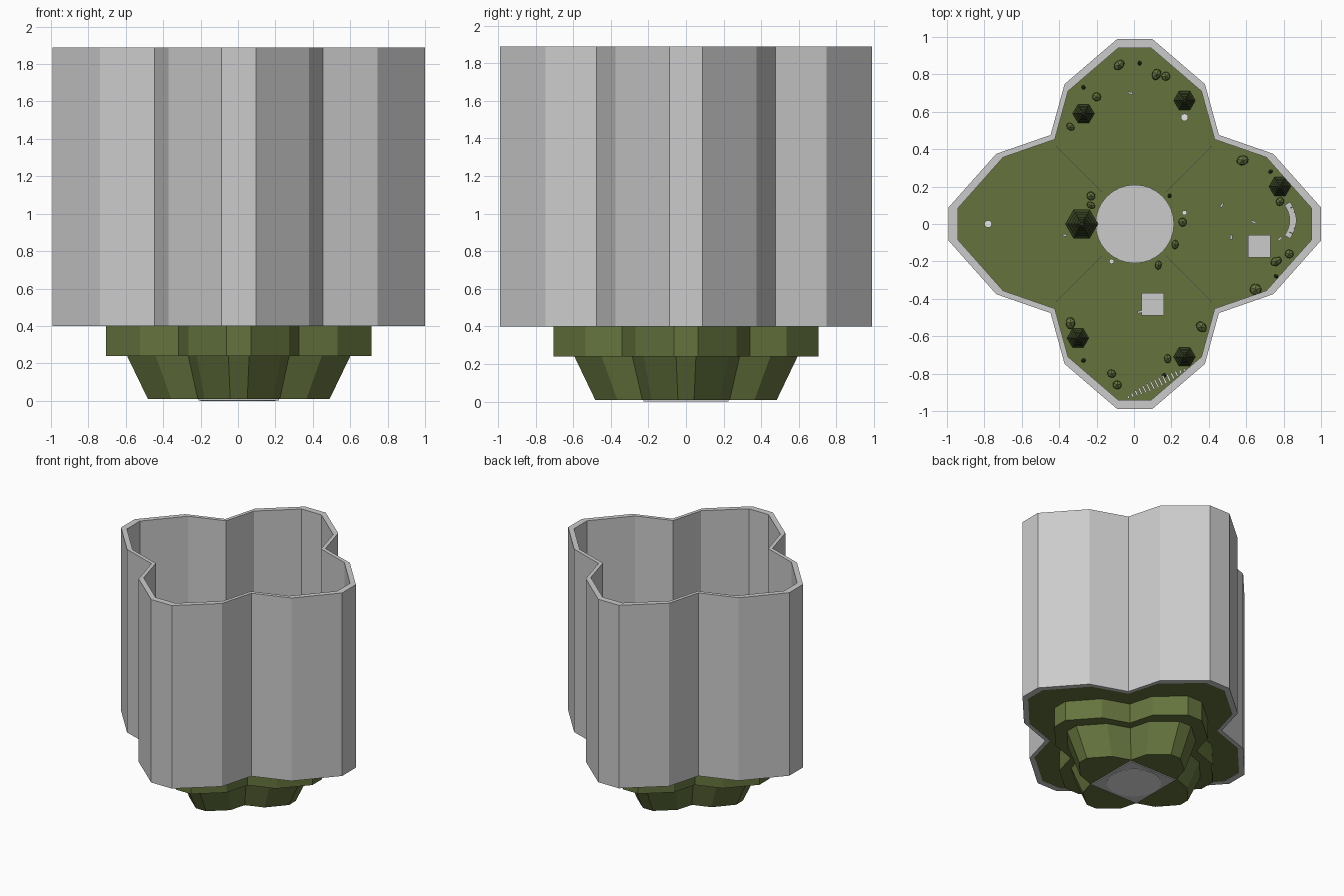
import bpy, bmesh, math, random
from mathutils import Matrix, Vector

if "Cube" in bpy.data.objects:
    bpy.data.objects.remove(bpy.data.objects["Cube"])
random.seed(4)
FLOOR = 0.42


def material(name, r, g, b):
    m = bpy.data.materials.new(name)
    m.use_nodes = True
    m.diffuse_color = (r, g, b, 1)
    m.node_tree.nodes["Principled BSDF"].inputs["Base Color"].default_value = (r, g, b, 1)
    return m


grey = material("light grey", 0.6, 0.6, 0.6)
white = material("white", 0.9, 0.9, 0.9)
green = material("grass green", 0.13, 0.175, 0.048)
dark = material("dark foliage green", 0.035, 0.05, 0.015)


def finish(name, bm, mat):
    bmesh.ops.recalc_face_normals(bm, faces=bm.faces)
    mesh = bpy.data.meshes.new(name)
    bm.to_mesh(mesh)
    bm.free()
    mesh.materials.append(mat)
    obj = bpy.data.objects.new(name, mesh)
    bpy.context.collection.objects.link(obj)
    return obj


# Four-lobed outline, mirrored from one quadrant
QUADRANT = [(0.996, 0.088), (0.741, 0.375), (0.45, 0.476), (0.375, 0.748), (0.093, 0.99)]


def clover(scale):
    pts = []
    for sx, sy in ((1, 1), (-1, 1), (-1, -1), (1, -1)):
        part = [(x * sx * scale, y * sy * scale) for x, y in QUADRANT]
        pts += part if sx * sy > 0 else part[::-1]
    return pts


def loop(bm, scale, z):
    return [bm.verts.new((x + 0.004, y, z)) for x, y in clover(scale)]


def bridge(bm, a, b):
    for i in range(len(a)):
        j = (i + 1) % len(a)
        bm.faces.new((a[i], a[j], b[j], b[i]))


def lobed_block(name, low_scale, high_scale, z0, z1, mat):
    bm = bmesh.new()
    low, high = loop(bm, low_scale, z0), loop(bm, high_scale, z1)
    bridge(bm, low, high)
    bm.faces.new(low)
    bm.faces.new(high)
    return finish(name, bm, mat)


def add_box(bm, center, size, angle=0):
    mat = (Matrix.Translation(center) @ Matrix.Rotation(angle, 4, "Z")
           @ Matrix.Diagonal((*size, 1)))
    bmesh.ops.create_cube(bm, size=1, matrix=mat)


def add_cone(bm, x, y, z, r1, r2, depth, sides):
    bmesh.ops.create_cone(bm, cap_ends=True, segments=sides, radius1=r1, radius2=r2,
                          depth=depth, matrix=Matrix.Translation((x, y, z + depth / 2)))


# Tall hollow outer wall
bm = bmesh.new()
rings = [loop(bm, s, z) for s, z in ((1, 0.4), (1, 1.89), (0.95, 1.89), (0.95, 0.4))]
for i in range(4):
    bridge(bm, rings[i], rings[(i + 1) % 4])
finish("outer_wall", bm, grey)

# Garden floor and stepped underside
lobed_block("garden_floor", 0.951, 0.951, 0.401, FLOOR, green)
lobed_block("middle_tier", 0.713, 0.713, 0.24, 0.402, green)
lobed_block("lower_tier", 0.488, 0.6, 0.01, 0.241, green)

# Base plate, base disc and central platform
bm = bmesh.new()
add_box(bm, (0.004, 0, 0.008), (0.43, 0.45, 0.012))
finish("base_plate", bm, grey)
bm = bmesh.new()
add_cone(bm, 0, 0, 0, 0.2, 0.2, 0.005, 32)
finish("base_disc", bm, white)
bm = bmesh.new()
add_cone(bm, 0.004, 0, FLOOR - 0.01, 0.21, 0.21, 0.03, 32)
finish("central_platform", bm, grey)

# Fences from the platform to the notches
bm = bmesh.new()
for k in range(4):
    a = math.radians(45 + 90 * k)
    d = Vector((math.cos(a), math.sin(a), 0))
    for i in range(12):
        add_box(bm, d * (0.25 + 0.03 * i) + Vector((0, 0, FLOOR + 0.02)), (0.007, 0.007, 0.04), a)
    add_box(bm, d * 0.415 + Vector((0, 0, FLOOR + 0.035)), (0.35, 0.003, 0.006), a)
finish("garden_fences", bm, grey)

# Conifers: trunk with stacked six-sided cones
trees = [(-0.27, 0.59), (0.27, 0.66), (0.78, 0.2), (-0.28, 0), (-0.3, -0.61), (0.27, -0.71)]
for x, y in trees:
    r = 0.088 if y == 0 else 0.058
    bm = bmesh.new()
    add_cone(bm, x, y, FLOOR, r * 0.15, r * 0.15, r, 6)
    for i in range(5):
        add_cone(bm, x, y, FLOOR + r * (0.5 + 0.5 * i), r * (1 - 0.17 * i), r * 0.1, r * 0.8, 6)
    bmesh.ops.rotate(bm, verts=bm.verts, cent=(x, y, 0), matrix=Matrix.Rotation(math.pi / 6, 3, "Z"))
    finish("conifer", bm, dark)


def shrubs(name, spots, radius, mat):
    bm = bmesh.new()
    for x, y in spots:
        m = (Matrix.Translation((x, y, FLOOR + radius * 0.6))
             @ Matrix.Rotation(random.uniform(0, 3), 4, "Z")
             @ Matrix.Diagonal((radius, radius * random.uniform(0.7, 1), radius * 0.9, 1)))
        bmesh.ops.create_icosphere(bm, subdivisions=1, radius=1, matrix=m)
    finish(name, bm, mat)


# Shrubs of three sizes
shrubs("large_shrubs", [(-0.08, 0.85), (0.12, 0.8), (0.58, 0.34), (0.65, -0.35), (0.36, -0.55),
                        (-0.34, -0.53), (0.76, -0.2)], 0.036, green)
shrubs("medium_shrubs", [(0.17, 0.79), (-0.2, 0.68), (-0.34, 0.52), (0.78, 0.12), (-0.23, 0.15),
                         (-0.23, 0.1), (0.26, 0.01), (0.22, -0.11), (0.13, -0.22), (0.83, -0.16),
                         (0.18, -0.72), (-0.12, -0.8), (-0.09, -0.86)], 0.027, green)
shrubs("small_shrubs", [(0.03, 0.86), (-0.27, 0.73), (0.73, 0.28), (0.76, -0.28), (-0.27, -0.73),
                        (0.16, -0.81), (0.19, 0.15)], 0.014, dark)

# Lamps: thin post with a round white top
for x, y in ((-0.78, 0), (0.27, 0.57), (0.27, 0.06), (-0.12, -0.2)):
    r = 0.02 if abs(x + y) > 0.5 else 0.013
    bm = bmesh.new()
    add_cone(bm, x, y, FLOOR, 0.005, 0.005, 0.12, 8)
    add_cone(bm, x, y, FLOOR + 0.11, r, r, 0.015, 12)
    finish("lamp", bm, white)

# Square slabs
for x, y in ((0.67, -0.12), (0.1, -0.43)):
    bm = bmesh.new()
    add_box(bm, (x, y, FLOOR + 0.01), (0.12, 0.12, 0.02))
    finish("square_slab", bm, grey)

# Curved bench
bm = bmesh.new()
for i in range(-3, 4):
    a = i * 0.18
    add_box(bm, (0.69 + 0.16 * math.cos(a), 0.02 + 0.13 * a * 1.1, FLOOR + 0.02), (0.035, 0.028, 0.03), a)
finish("curved_bench", bm, grey)

# Small seats on the lawn
bm = bmesh.new()
for x, y in ((0.47, 0.1), (0.64, 0.01), (0.52, -0.07), (0.78, -0.08), (0.03, -0.47), (-0.37, -0.06), (-0.02, 0.7)):
    add_box(bm, (x, y, FLOOR + 0.02), (0.025, 0.012, 0.006), x * 9)
    add_box(bm, (x, y, FLOOR + 0.01), (0.006, 0.006, 0.02), x * 9)
finish("garden_seats", bm, grey)

# Slatted stair along the front wall
bm = bmesh.new()
for i in range(15):
    t = i / 14
    add_box(bm, (-0.03 + 0.3 * t, -0.925 + 0.145 * t, FLOOR + 0.01 + 0.2 * t),
            (0.01, 0.015 + 0.035 * math.sin(math.pi * t), 0.01), 0.45)
finish("stair_slats", bm, white)
